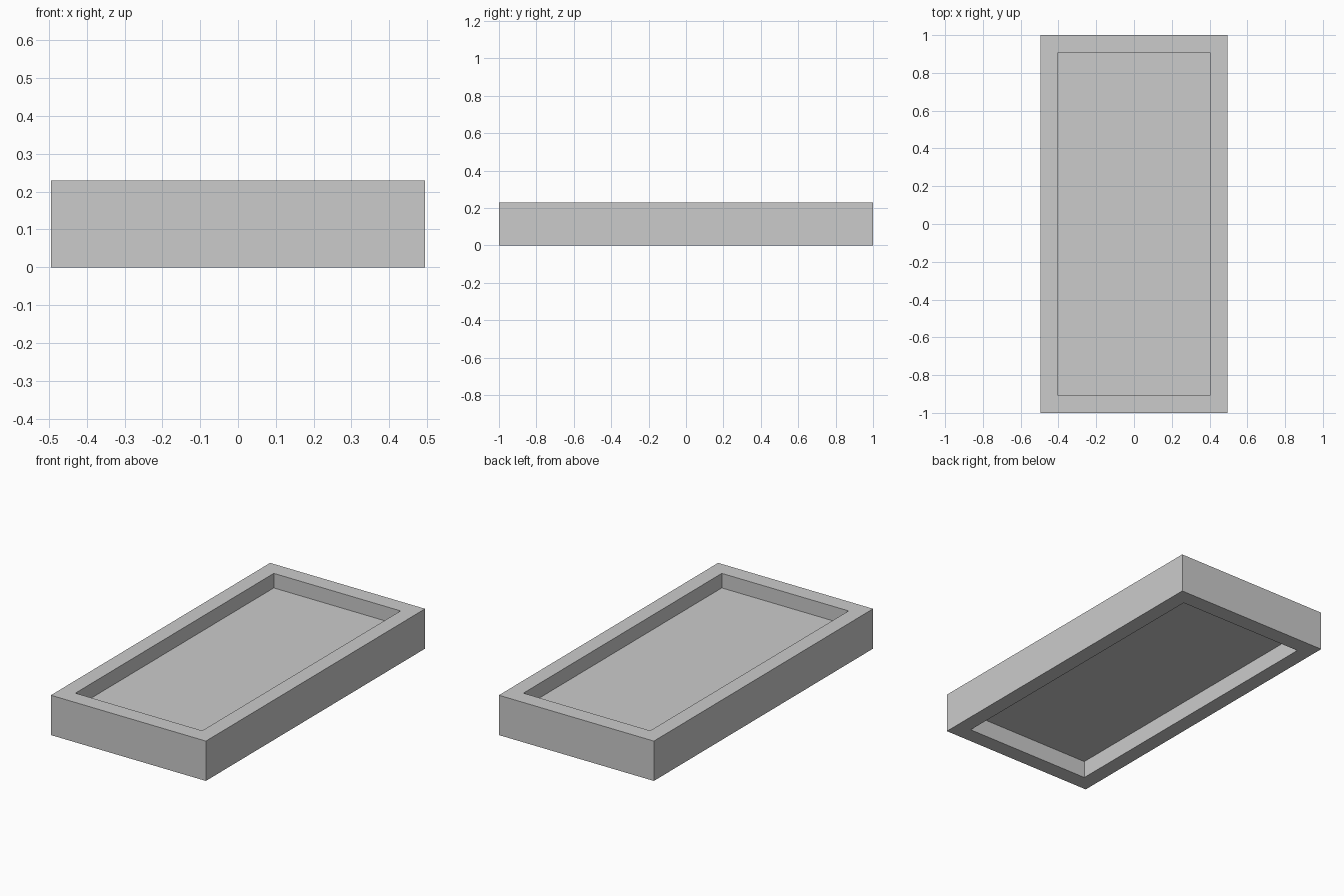
import bpy
import bmesh

if "Cube" in bpy.data.objects:
    bpy.data.objects.remove(bpy.data.objects["Cube"])

HX, HY, H = 0.495, 1.0, 0.23      # outer half sizes and height
RIM = 0.09                        # width of the frame border
PANEL_LOW, PANEL_TOP = 0.10, 0.146


def add_object(name, bm):
    bmesh.ops.recalc_face_normals(bm, faces=bm.faces)
    mesh = bpy.data.meshes.new(name)
    bm.to_mesh(mesh)
    bm.free()
    obj = bpy.data.objects.new(name, mesh)
    bpy.context.collection.objects.link(obj)
    return obj


def rectangle(bm, hx, hy, z):
    return [bm.verts.new((sx * hx, sy * hy, z))
            for sx, sy in ((-1, -1), (1, -1), (1, 1), (-1, 1))]


def bridge(bm, a, b):
    for i in range(4):
        j = (i + 1) % 4
        bm.faces.new((a[i], a[j], b[j], b[i]))


ix, iy = HX - RIM, HY - RIM - 0.005

# Rectangular frame: a closed ring of outer and inner walls
bm = bmesh.new()
rings = [rectangle(bm, HX, HY, 0), rectangle(bm, HX, HY, H),
         rectangle(bm, ix, iy, H), rectangle(bm, ix, iy, 0)]
for k in range(4):
    bridge(bm, rings[k], rings[(k + 1) % 4])
add_object("frame", bm)

# Thin panel recessed from both the top and the underside
bm = bmesh.new()
low = rectangle(bm, ix, iy, PANEL_LOW)
top = rectangle(bm, ix, iy, PANEL_TOP)
bridge(bm, low, top)
bm.faces.new(low)
bm.faces.new(top)
add_object("panel", bm)
